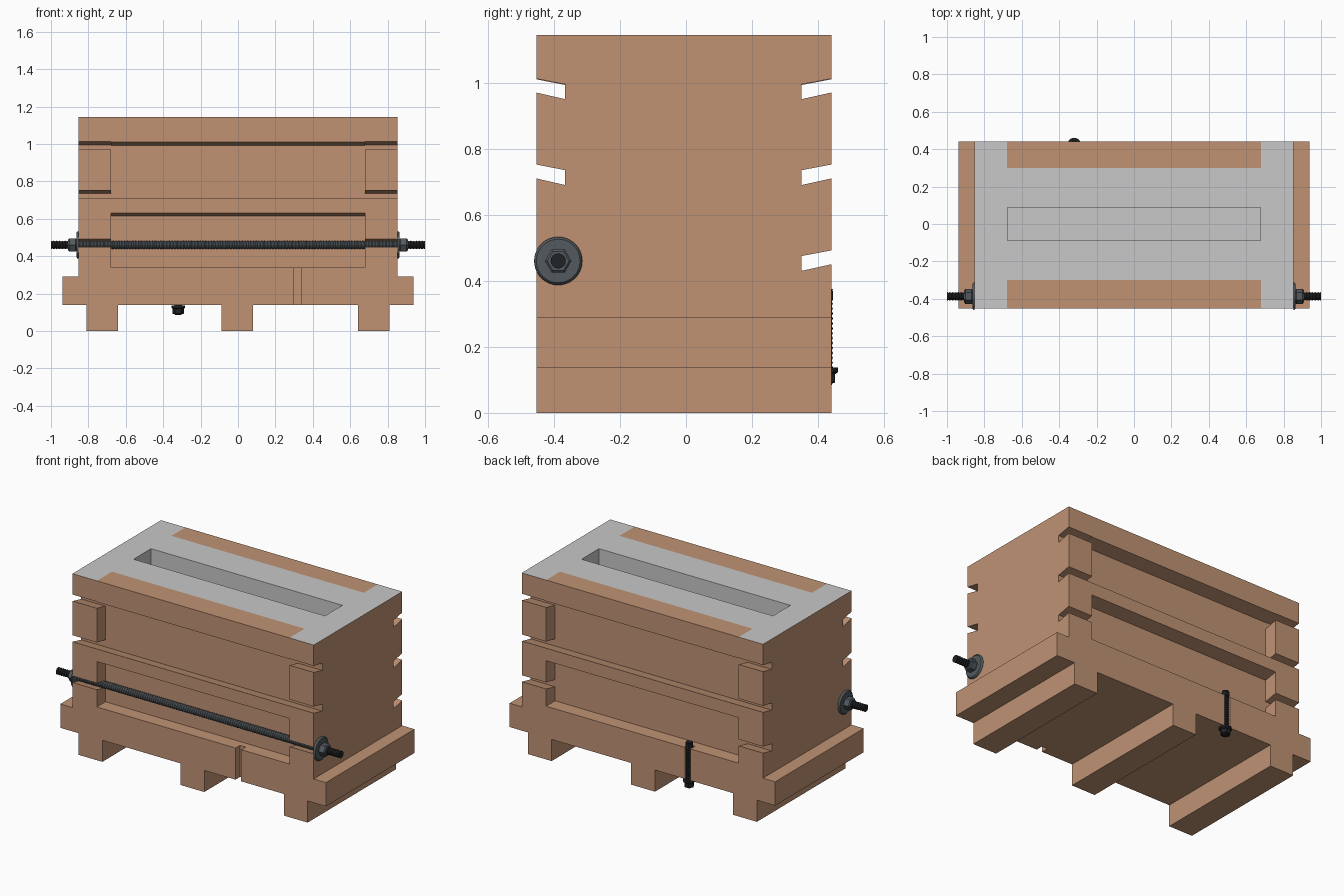
import bpy, bmesh, math
from mathutils import Matrix, Vector

if "Cube" in bpy.data.objects:
    bpy.data.objects.remove(bpy.data.objects["Cube"])


def material(name, rgb):
    m = bpy.data.materials.new(name)
    m.diffuse_color = (*rgb, 1)
    m.use_nodes = True
    m.node_tree.nodes["Principled BSDF"].inputs["Base Color"].default_value = m.diffuse_color
    return m


WOOD = material("wood", (0.53, 0.29, 0.175))
GREY = material("concrete_grey", (0.58, 0.58, 0.58))
STEEL = material("steel", (0.085, 0.1, 0.11))
BLACK = material("black_steel", (0.015, 0.016, 0.018))

F, B = -0.453, 0.44          # front and back faces
FI, BI = -0.366, 0.35        # recessed faces between the logs
TOP = 1.145
AXES = {"x": Matrix(((0, 0, 1), (1, 0, 0), (0, 1, 0))), "z": Matrix.Identity(3)}


def finish(name, bm, *mats):
    bmesh.ops.recalc_face_normals(bm, faces=bm.faces)
    me = bpy.data.meshes.new(name)
    bm.to_mesh(me)
    bm.free()
    for m in mats:
        me.materials.append(m)
    ob = bpy.data.objects.new(name, me)
    bpy.context.collection.objects.link(ob)
    return ob


def loft(name, rings, *mats):
    """Skin a list of equal-length point rings and cap both ends."""
    bm = bmesh.new()
    rows = [[bm.verts.new(p) for p in r] for r in rings]
    n = len(rows[0])
    for a, b in zip(rows, rows[1:]):
        for i in range(n):
            bm.faces.new((a[i], a[(i + 1) % n], b[(i + 1) % n], b[i]))
    bm.faces.new(rows[0])
    bm.faces.new(rows[-1])
    return finish(name, bm, *mats)


def prism(name, pts, axis, a, b, *mats):
    """Extrude a 2D profile along x (points y,z) or z (points x,y)."""
    m = AXES[axis]
    return loft(name, [[m @ Vector((u, v, h)) for u, v in pts] for h in (a, b)], *mats)


def lathe(name, profile, axis, centre, sides, mat, smooth=False):
    """Turn (position, radius) pairs about an axis through centre."""
    m, c = AXES[axis], Vector(centre)
    ang = [math.tau * i / sides for i in range(sides)]
    ob = loft(name, [[c + m @ Vector((r * math.cos(t), r * math.sin(t), h)) for t in ang]
                     for h, r in profile], mat)
    if smooth:
        for p in ob.data.polygons:
            p.use_smooth = len(p.vertices) == 4
    return ob


def thread(a, b, r, pitch=0.015):
    """Zigzag profile of a threaded rod."""
    n = round((b - a) / pitch * 2)
    return [(a + (b - a) * i / n, r if i % 2 else r * 0.82) for i in range(n + 1)]


def rect(x, y, z):
    return [(-x, -y, z), (x, -y, z), (x, y, z), (-x, y, z)]


# skids
for label, x in (("left", -0.725), ("middle", -0.005), ("right", 0.725)):
    prism("skid_" + label, [(x - 0.084, F), (x + 0.084, F), (x + 0.084, B), (x - 0.084, B)],
          "z", 0, 0.14, WOOD)


# base deck and sill, each with a bolt groove in the front and back edges
def grooved(name, x, z0, z1):
    g0, g1, d = 0.30, 0.34, 0.045
    prism(name, [(-x, F), (g0, F), (g0, F + d), (g1, F + d), (g1, F), (x, F),
                 (x, B), (-g0, B), (-g0, B - d), (-g1, B - d), (-g1, B), (-x, B)],
          "z", z0, z1, WOOD)


grooved("base_deck", 0.938, 0.138, 0.29)
grooved("sill", 0.68, 0.29, 0.34)

# end walls with sloping dovetail notches and grey tops
end = [(F, 0.29)]
for z in (0.45, 0.71, 0.97):
    end += [(F, z), (FI, z - 0.02), (FI, z + 0.025), (F, z + 0.042)]
end += [(F, TOP), (B, TOP)]
for z in (0.97, 0.71, 0.45):
    end += [(B, z + 0.042), (BI, z + 0.025), (BI, z - 0.02), (B, z)]
end += [(B, 0.29)]
for label, s in (("left", -1), ("right", 1)):
    wall = prism("end_wall_" + label, end, "x", 0.68 * s, 0.852 * s, WOOD, GREY)
    for p in wall.data.polygons:
        if p.normal.z > 0.9 and p.center.z > 1.1:
            p.material_index = 1

# long walls: protruding logs with recesses between
for label, o, i, core in (("front", F, FI, -0.3), ("back", B, BI, 0.3)):
    prism("long_wall_" + label,
          [(core, 0.34), (i, 0.34), (i, 0.615), (o, 0.63), (o, 0.71), (i, 0.69),
           (i, 0.993), (o, 1.01), (o, TOP), (core, TOP)], "x", -0.68, 0.68, WOOD)

# concrete liner with an open slot
loft("trough_liner", [rect(0.70, 0.3, 0.3), rect(0.70, 0.3, TOP),
                      rect(0.676, 0.088, TOP), rect(0.676, 0.088, 0.45)], GREY)

# long tie rod with washers and nuts
ROD = (0, -0.387, 0.46)
lathe("tie_rod", thread(-0.9, 0.9, 0.023), "x", ROD, 16, STEEL)
for label, s in (("left", -1), ("right", 1)):
    lathe("rod_tip_" + label, [(s * h, r) for h, r in thread(0.9, 1.0, 0.023)],
          "x", ROD, 16, BLACK)
    lathe("rod_washer_" + label, [(s * 0.852, 0.073), (s * 0.858, 0.073), (s * 0.864, 0.066)],
          "x", ROD, 40, STEEL, True)
    lathe("rod_nut_" + label, [(s * 0.862, 0.034), (s * 0.868, 0.04), (s * 0.902, 0.04),
                               (s * 0.908, 0.033)], "x", ROD, 6, STEEL)

# upright bolt in the back groove
BOLT = (-0.32, 0.425, 0)
lathe("bolt_rod", thread(0.085, 0.375, 0.02), "z", BOLT, 16, BLACK)
lathe("bolt_washer", [(0.118, 0.028), (0.124, 0.036), (0.137, 0.036)], "z", BOLT, 24, BLACK)
lathe("bolt_nut", [(0.09, 0.027), (0.094, 0.031), (0.12, 0.031)], "z", BOLT, 6, BLACK)
lathe("bolt_top_nut", [(0.341, 0.024), (0.368, 0.024), (0.372, 0.02)], "z", BOLT, 6, BLACK)
